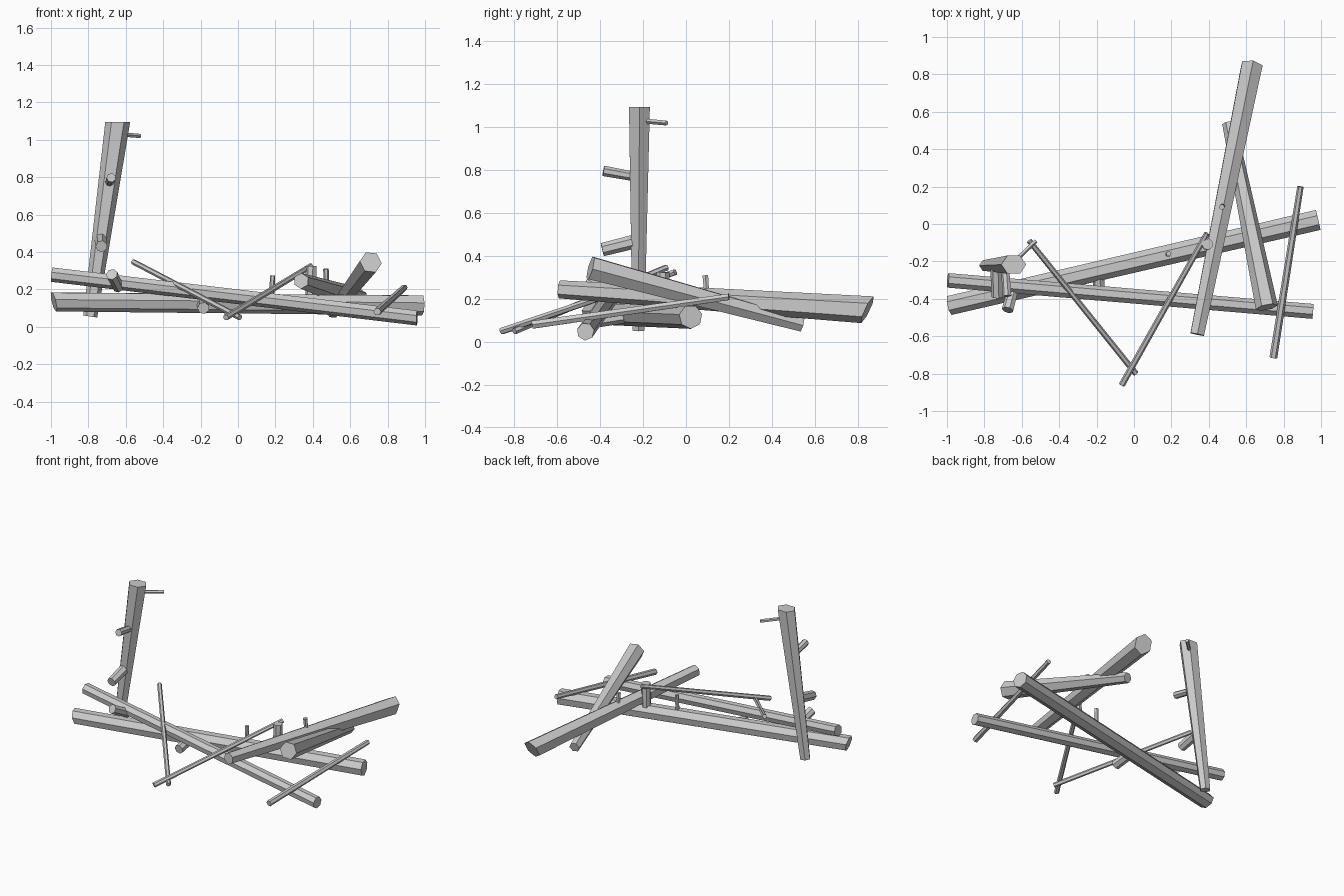
import bpy, bmesh, math
from mathutils import Vector

def log(name, a, b, ra, rb, sides=6, cut_a=(0, 0, 0), cut_b=(0, 0, 0), turn=0.0, flat=1.0):
    """Tapered faceted log from a to b; cut vectors slant the end faces."""
    a, b = Vector(a), Vector(b)
    axis = (b - a).normalized()
    ref = Vector((0, 1, 0)) if abs(axis.z) > 0.8 else Vector((0, 0, 1))
    u = axis.cross(ref).normalized()
    v = u.cross(axis).normalized()
    bm = bmesh.new()
    rings = []
    for p, r, cut in ((a, ra, Vector(cut_a)), (b, rb, Vector(cut_b))):
        ring = []
        for i in range(sides):
            t = 2 * math.pi * i / sides + turn
            off = u * (r * math.cos(t)) + v * (r * flat * math.sin(t))
            ring.append(bm.verts.new(p + off + axis * off.dot(cut)))
        rings.append(ring)
    for i in range(sides):
        j = (i + 1) % sides
        bm.faces.new((rings[0][i], rings[0][j], rings[1][j], rings[1][i]))
    bm.faces.new(rings[0][::-1])
    bm.faces.new(rings[1])
    bmesh.ops.recalc_face_normals(bm, faces=bm.faces[:])
    mesh = bpy.data.meshes.new(name)
    bm.to_mesh(mesh)
    bm.free()
    ob = bpy.data.objects.new(name, mesh)
    bpy.context.collection.objects.link(ob)
    return ob

# Main fallen logs
log("long_log", (-0.985, -0.435, 0.135), (0.985, 0.022, 0.117), 0.053, 0.056, 7,
    cut_a=(0, 0, -0.25), turn=0.2)
log("crossing_log", (-0.995, -0.302, 0.28), (0.957, -0.468, 0.048), 0.04, 0.041, 7,
    cut_b=(0, 0, -0.1), turn=0.3)
log("right_log", (0.338, -0.59, 0.245), (0.63, 0.845, 0.15), 0.042, 0.064, 6,
    cut_b=(0, 0, 0.4), turn=0.5)
log("leaning_log", (0.507, 0.54, 0.08), (0.71, -0.445, 0.345), 0.036, 0.06, 6, turn=0.1)

# Upright broken trunk
log("upright_trunk", (-0.79, -0.222, 0.055), (-0.643, -0.217, 1.095), 0.038, 0.066, 6,
    cut_b=(0.14, 0, 0), flat=0.85)

# Branch stubs on the trunk
log("trunk_stub_low", (-0.735, -0.21, 0.475), (-0.73, -0.39, 0.43), 0.034, 0.032, 7)
log("trunk_stub_mid", (-0.69, -0.21, 0.765), (-0.678, -0.385, 0.797), 0.022, 0.025, 7)
log("trunk_twig_high", (-0.64, -0.20, 1.03), (-0.525, -0.09, 1.02), 0.012, 0.012, 5)

# Branch stubs on the fallen logs
log("crossing_log_stub", (-0.64, -0.33, 0.21), (-0.675, -0.46, 0.28), 0.03, 0.032, 7)
log("long_log_stub", (-0.19, -0.25, 0.125), (-0.185, -0.405, 0.10), 0.033, 0.032, 7)
log("long_log_post", (0.39, -0.11, 0.11), (0.393, -0.108, 0.325), 0.031, 0.031, 7)
log("long_log_twig", (0.18, -0.163, 0.13), (0.185, -0.16, 0.275), 0.014, 0.014, 6)
log("right_log_twig", (0.476, 0.10, 0.18), (0.47, 0.09, 0.31), 0.013, 0.015, 6)

# Loose sticks
log("stick_left", (-0.56, -0.09, 0.347), (0.01, -0.80, 0.05), 0.015, 0.016, 6)
log("stick_middle", (-0.065, -0.86, 0.05), (0.39, -0.05, 0.325), 0.017, 0.015, 6)
log("stick_right", (0.745, -0.715, 0.08), (0.89, 0.20, 0.21), 0.021, 0.017, 6)
